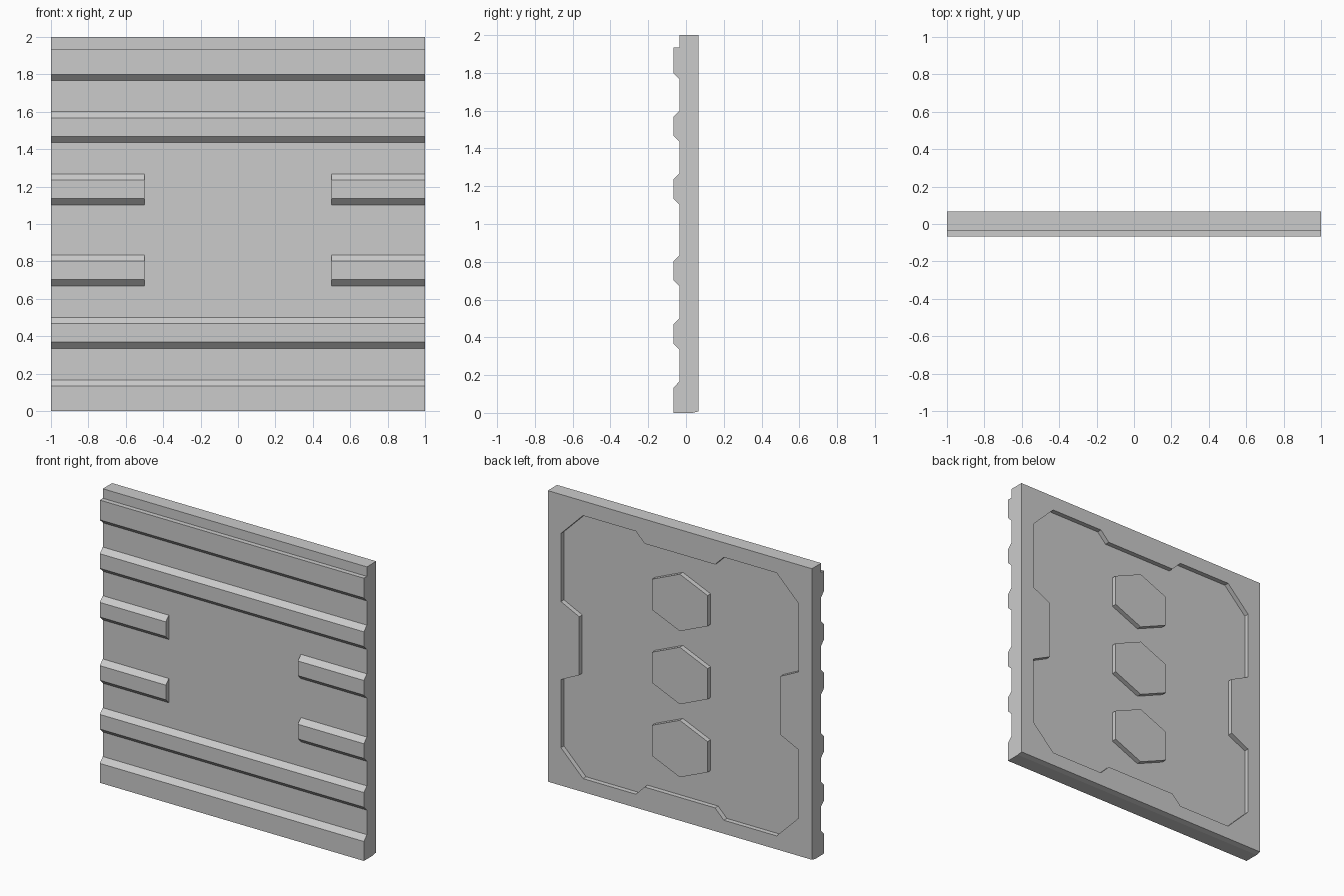
import bpy, bmesh
from mathutils import Vector

if "Cube" in bpy.data.objects:
    bpy.data.objects.remove(bpy.data.objects["Cube"])

BACK, FACE, RIB, FLOOR = 0.067, -0.034, -0.067, 0.034


def prism(name, points, move):
    """Closed prism: a flat 3D outline swept along a vector."""
    bm = bmesh.new()
    face = bm.faces.new([bm.verts.new(p) for p in points])
    swept = bmesh.ops.extrude_face_region(bm, geom=[face])["geom"]
    for v in swept:
        if isinstance(v, bmesh.types.BMVert):
            v.co += Vector(move)
    bmesh.ops.recalc_face_normals(bm, faces=bm.faces)
    mesh = bpy.data.meshes.new(name)
    bm.to_mesh(mesh)
    bm.free()
    obj = bpy.data.objects.new(name, mesh)
    bpy.context.collection.objects.link(obj)
    return obj


def boolean(obj, other, operation):
    """Apply an exact boolean and remove the helper."""
    mod = obj.modifiers.new("boolean", "BOOLEAN")
    mod.operation, mod.solver, mod.object = operation, "EXACT", other
    bpy.context.view_layer.objects.active = obj
    bpy.ops.object.modifier_apply(modifier=mod.name)
    bpy.data.objects.remove(other, do_unlink=True)


def rib(z):
    """Bevelled rib cross-section, bottom to top."""
    return [(FACE, z - 0.083), (RIB, z - 0.05), (RIB, z + 0.05), (FACE, z + 0.083)]


# Wall slab with the full-width ribs in its side profile
profile = [(BACK, 2), (BACK, 0.008), (0.033, 0), (RIB, 0), (RIB, 0.133), (FACE, 0.167)]
profile += rib(0.418) + rib(1.518)
profile += [(FACE, 1.767), (RIB, 1.80), (RIB, 1.935), (FACE, 1.935), (FACE, 2)]
panel = prism("wall_panel", [(-1, y, z) for y, z in profile], (2, 0, 0))

# Short ribs either side of the centre
for x in (-1, 0.5):
    for z in (0.752, 1.185):
        section = [(x, y, h) for y, h in rib(z)]
        section += [(x, -0.01, z + 0.083), (x, -0.01, z - 0.083)]
        boolean(panel, prism("short_rib", section, (0.5, 0, 0)), "UNION")

# Notched recess outline, one quarter mirrored to four
quarter = [(0.9, 1.267), (0.9, 1.733), (0.733, 1.9), (0.333, 1.9), (0.267, 1.833)]
quarter = [(0.762, 1.2)] + quarter
top = quarter + [(-x, z) for x, z in reversed(quarter)]
outline = top + [(x, 2 - z) for x, z in reversed(top)]
recess = prism("recess_cutter", [(x, FLOOR, z) for x, z in outline], (0, 0.1, 0))
recess.hide_render = True

# Six-sided raised pads left standing in the recess
for zc in (0.5, 1.0, 1.5):
    pad = [(0, 0.195), (0.21, 0.105), (0.21, -0.105),
           (0, -0.195), (-0.21, -0.105), (-0.21, 0.105)]
    boolean(recess, prism("raised_pad", [(x, 0, zc + z) for x, z in pad], (0, 0.3, 0)),
            "DIFFERENCE")
boolean(panel, recess, "DIFFERENCE")
